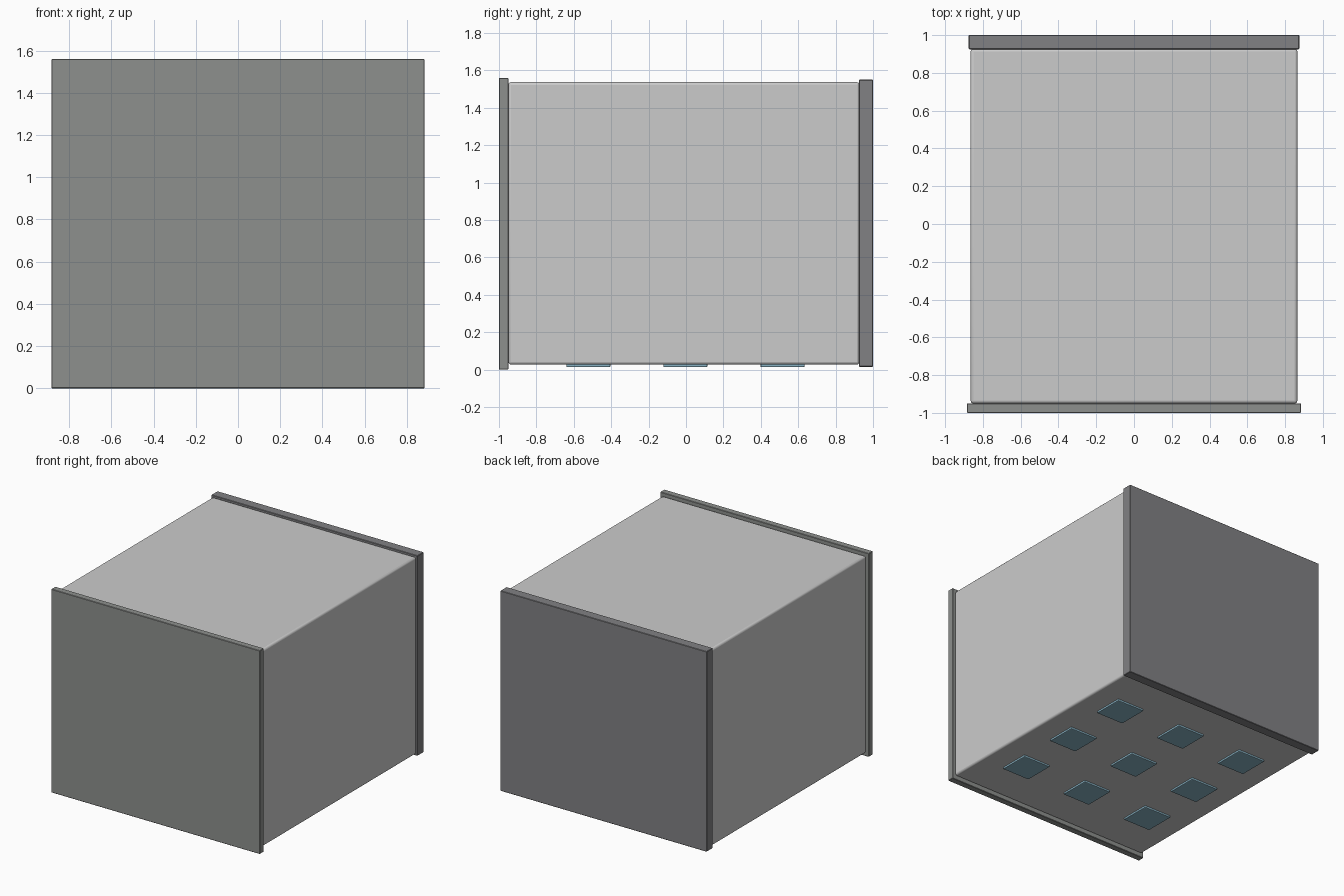
import bpy

if "Cube" in bpy.data.objects:
    bpy.data.objects.remove(bpy.data.objects["Cube"])


def material(name, rgb):
    m = bpy.data.materials.new(name)
    m.diffuse_color = (*rgb, 1)
    m.use_nodes = True
    m.node_tree.nodes["Principled BSDF"].inputs["Base Color"].default_value = m.diffuse_color
    return m


def box(name, lo, hi, bevel=0, segments=1, mat=None):
    centre = [(a + b) / 2 for a, b in zip(lo, hi)]
    bpy.ops.mesh.primitive_cube_add(size=1, location=centre)
    ob = bpy.context.object
    ob.name = name
    ob.scale = [b - a for a, b in zip(lo, hi)]
    bpy.ops.object.transform_apply(location=False, rotation=False, scale=True)
    if bevel:
        mod = ob.modifiers.new("Rounded edges", "BEVEL")
        mod.width = bevel
        mod.segments = segments
        bpy.ops.object.shade_smooth_by_angle()
        bpy.ops.object.modifier_apply(modifier=mod.name)
        bpy.ops.object.shade_smooth_by_angle()
    if mat:
        ob.data.materials.append(mat)
    return ob


front_grey = material("front_grey", (0.27, 0.28, 0.27))
back_grey = material("back_grey", (0.22, 0.22, 0.23))
blue = material("pad_blue", (0.25, 0.45, 0.55))

# Main casing with softly rounded edges
box("casing", (-0.865, -0.95, 0.027), (0.865, 0.928, 1.537), 0.015, 3)

# Overhanging end panels: thin front, thicker back
box("front_panel", (-0.885, -1, 0), (0.885, -0.95, 1.56), 0.003, 1, front_grey)
box("back_panel", (-0.875, 0.925, 0.015), (0.875, 1, 1.55), 0.003, 1, back_grey)

# Three by three grid of pads under the casing
for i in (-1, 0, 1):
    for j in (-1, 0, 1):
        x, y = i * 0.56, j * 0.519 - 0.003
        box(f"bottom_pad_{i + 1}_{j + 1}", (x - 0.117, y - 0.118, 0.013),
            (x + 0.117, y + 0.118, 0.035), 0.006, 2, blue)
